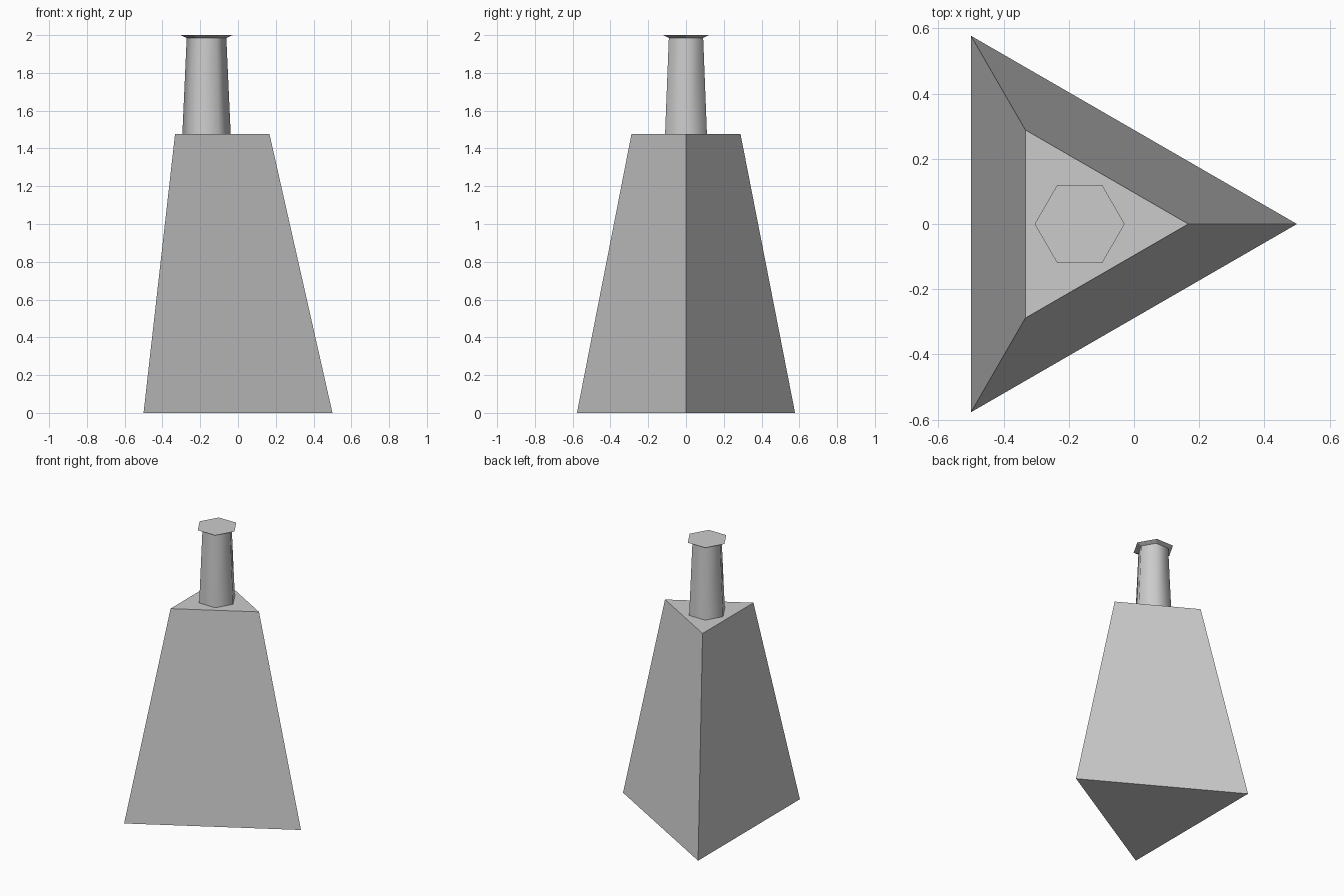
import bpy, bmesh
from math import cos, sin, pi

if "Cube" in bpy.data.objects:
    bpy.data.objects.remove(bpy.data.objects["Cube"])

CX = -1 / 6  # centroid of the triangular base


def loft(name, sides, rings, smooth_bands=()):
    """Stack regular polygons (radius, z), skin them and cap both ends."""
    bm = bmesh.new()
    loops = [[bm.verts.new((CX + r * cos(2 * pi * i / sides),
                            r * sin(2 * pi * i / sides), z))
              for i in range(sides)] for r, z in rings]
    for band, (low, high) in enumerate(zip(loops, loops[1:])):
        for i in range(sides):
            j = (i + 1) % sides
            face = bm.faces.new((low[i], low[j], high[j], high[i]))
            face.smooth = band in smooth_bands
    bm.faces.new(loops[0][::-1])
    bm.faces.new(loops[-1])
    # keep the rims crisp
    for e in bm.edges:
        e.smooth = all(f.smooth for f in e.link_faces)
    mesh = bpy.data.meshes.new(name)
    bm.to_mesh(mesh)
    bm.free()
    obj = bpy.data.objects.new(name, mesh)
    bpy.context.collection.objects.link(obj)
    return obj


# Tapered three-sided body
loft("body", 3, [(2 / 3, 0), (1 / 3, 1.476)])

# Six-sided smooth neck with a thin flared lip
loft("neck", 6, [(0.128, 1.476), (0.105, 1.985), (0.138, 2.0)], smooth_bands=(0,))
